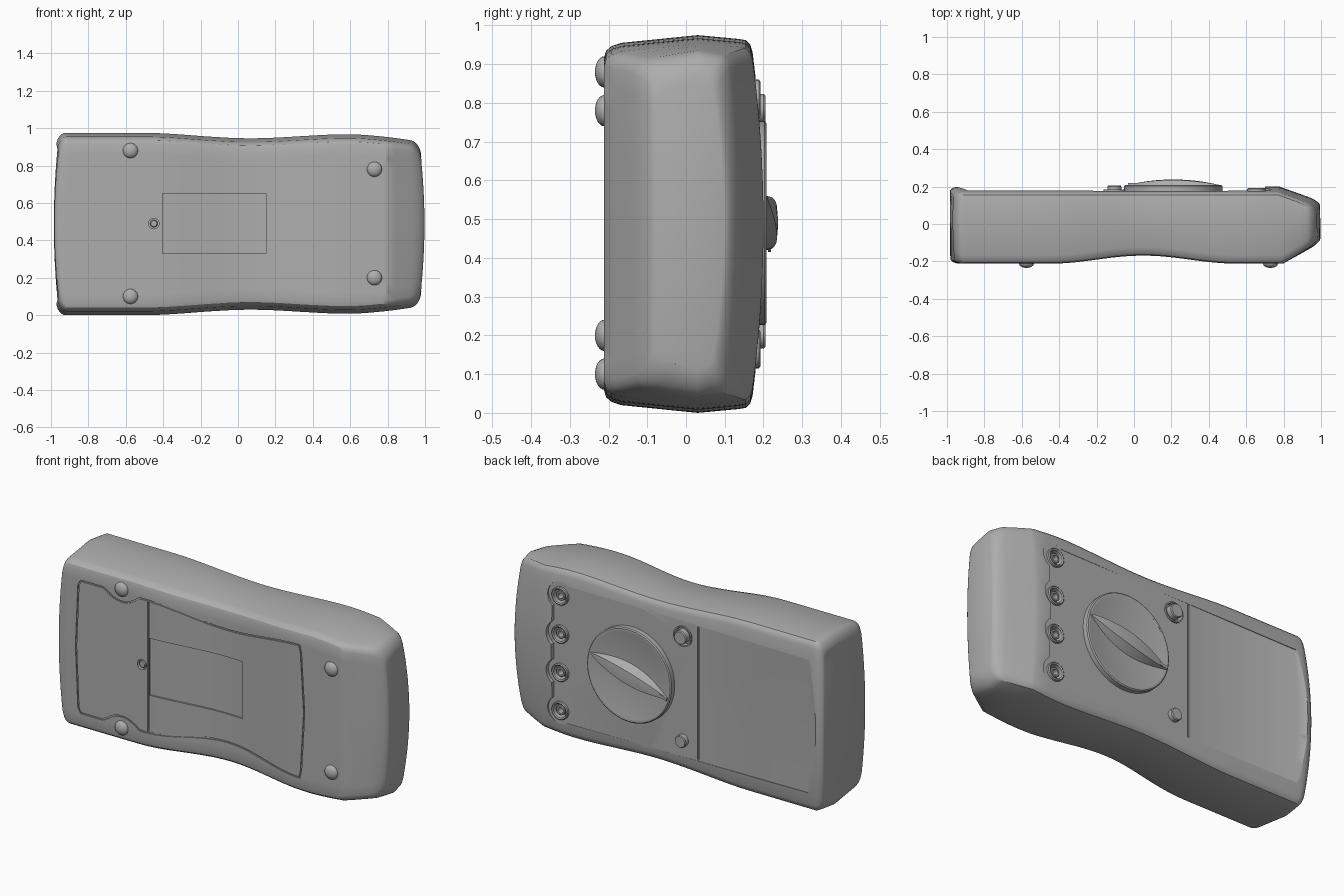
import bpy, bmesh, math
from math import sin, cos, pi, radians
from mathutils import Vector

if "Cube" in bpy.data.objects:
    bpy.data.objects.remove(bpy.data.objects["Cube"])

grey = bpy.data.materials.new("plain_grey")
grey.use_nodes = True
grey.diffuse_color = (0.42, 0.42, 0.42, 1)
grey.node_tree.nodes["Principled BSDF"].inputs["Base Color"].default_value = (0.42, 0.42, 0.42, 1)

MID = 0.4875      # middle height of the case
FLOOR = 0.176     # level of the recessed control panel
JACK_X, JACK_Z = 0.655, [0.81, 0.595, 0.38, 0.165]


def make(name, verts, faces, angle=30):
    bm = bmesh.new()
    vs = [bm.verts.new(v) for v in verts]
    for f in faces:
        bm.faces.new([vs[i] for i in f])
    bmesh.ops.recalc_face_normals(bm, faces=bm.faces)
    me = bpy.data.meshes.new(name)
    bm.to_mesh(me)
    bm.free()
    me.materials.append(grey)
    ob = bpy.data.objects.new(name, me)
    bpy.context.collection.objects.link(ob)
    smooth(ob, angle)
    return ob


def smooth(ob, angle=30):
    bpy.ops.object.select_all(action='DESELECT')
    ob.select_set(True)
    bpy.context.view_layer.objects.active = ob
    bpy.ops.object.shade_smooth_by_angle(angle=radians(angle))


def loft(name, rings, caps=True, closed=False):
    """Skin equal rings of points, with flat caps or joined end to end."""
    n = len(rings[0])
    faces = []
    for r in range(len(rings) if closed else len(rings) - 1):
        a, b = r * n, (r + 1) % len(rings) * n
        faces += [(a + i, a + (i + 1) % n, b + (i + 1) % n, b + i) for i in range(n)]
    if caps and not closed:
        last = (len(rings) - 1) * n
        faces += [tuple(range(n)), tuple(range(last, last + n))]
    return make(name, [p for r in rings for p in r], faces)


def lathe(name, x, z, profile, n=32):
    """Turn (radius, y) points around an axis along y."""
    return loft(name, [[(x + r * cos(2 * pi * i / n), y, z + r * sin(2 * pi * i / n))
                        for i in range(n)] for r, y in profile])


def cut(ob, cutter):
    cutter.hide_render = True
    mod = ob.modifiers.new("cut", 'BOOLEAN')
    mod.object, mod.operation, mod.solver = cutter, 'DIFFERENCE', 'EXACT'
    bpy.context.view_layer.objects.active = ob
    bpy.ops.object.modifier_apply(modifier=mod.name)
    bpy.data.objects.remove(cutter)


# Case: sections lofted along x
def bow(x):
    return 0.5 + 0.5 * cos(2 * pi * (x - 0.05)) if -0.45 < x < 0.55 else 0.0


def front_y(x):
    return -0.212 + 0.043 * bow(x) + 0.55 * max(0, x - 0.8)


def back_y(x):
    return 0.2 - 0.35 * max(0, x - 0.78)


def half_width(x):
    waist = 0.027 * (0.5 + 0.5 * cos(2 * pi * (x - 0.03) / 1.1)) if abs(x - 0.03) < 0.55 else 0
    return 0.4875 - waist - 0.008 * max(0, min(1, (x + 0.1) / 0.5)) - 0.16 * max(0, x - 0.6) ** 1.5


COLS = 16


def section(x, shrink):
    w = half_width(x) - shrink
    yb, yf = back_y(x) - shrink * 0.4, front_y(x) + shrink * 0.4
    edge = yb - 0.028
    side = [(0.025, edge - 0.006), (0.013, edge - 0.018), (0.01, edge - 0.035), (0, 0.03),
            (0.02, yf + 0.045), (0.028, yf + 0.02), (0.04, yf + 0.006)]
    cols = [2 * c / COLS - 1 for c in range(COLS + 1)]
    pts = [(c * (w - 0.045), yb - 0.028 * c * c) for c in cols]
    pts += [(w - i, y) for i, y in side]
    pts += [(c * (w - 0.06), yf) for c in reversed(cols)]
    pts += [(i - w, y) for i, y in reversed(side)]
    k = abs(x) ** 8
    return [(x * (1 - k * (0.035 * (z / 0.48) ** 2 + 0.02 * (y / 0.2) ** 2)), y, MID + z)
            for z, y in pts]


R = 0.06
arc = [radians(a) for a in range(0, 91, 15)]
stations = [(-1 + R * (1 - cos(a)), R * (1 - sin(a))) for a in arc]
stations += [(-0.9 + 0.04 * i, 0) for i in range(42)] + [(0.78, 0), (0.8, 0), (0.85, 0), (0.9, 0)]
stations += [(1 - R * (1 - cos(a)), R * (1 - sin(a))) for a in reversed(arc)]
stations = sorted(set(s for s in stations if not 0.74 < s[0] < 0.775))
rings = [section(*s) for s in stations]
n = len(rings[0])
faces = [(r * n + i, r * n + (i + 1) % n, (r + 1) * n + (i + 1) % n, (r + 1) * n + i)
         for r in range(len(rings) - 1) for i in range(n)]
front0 = COLS + 8                     # first front column in a ring
for base in (0, (len(rings) - 1) * n):
    for c in range(COLS):
        f = front0 + COLS - c
        faces.append((base + c, base + c + 1, base + f - 1, base + f))
    faces.append([base + i for i in range(COLS, front0 + 1)])
    faces.append([base + i for i in range(front0 + COLS, n)] + [base])
case = make("case", [p for r in rings for p in r], faces)

# Control panel recess: scalloped round the sockets, sloping lip at the far end
outline = [(-0.88 - 0.02 * cos(pi * t / 16), MID + 0.375 * t / 8) for t in range(-8, 9)]
for j, z in enumerate(JACK_Z):
    start = 125 if j == 0 else 55
    end = -125 if j == 3 else -55
    steps = 10
    for i in range(steps + 1):
        a = radians(start + (end - start) * i / steps)
        outline.append((JACK_X + 0.078 * cos(a), z + 0.078 * sin(a)))
cut(case, loft("panel_cutter", [
    [(x, FLOOR, z) for x, z in outline],
    [(x - (0.17 if x < -0.8 else 0), 0.26, z) for x, z in outline]]))


# Grooves that follow the surface
def groove(path, width, depth, surface, out, closed=False):
    pts = [Vector(p) for p in path]
    rows = []
    for i, p in enumerate(pts):
        a = pts[i - 1] if i or closed else p
        b = pts[(i + 1) % len(pts)] if i + 1 < len(pts) or closed else p
        d = (b - a).normalized()
        off = Vector((-d.y, d.x)) * width / 2
        y = surface(p.x)
        l, r = p + off, p - off
        lo, hi = y - out * depth, y + out * 0.03
        rows.append([(l.x, lo, l.y), (r.x, lo, r.y), (r.x, hi, r.y), (l.x, hi, l.y)])
    cut(case, loft("groove_cutter", rows, closed=closed))


def line(a, b, steps=20):
    return [tuple(Vector(a).lerp(Vector(b), i / steps)) for i in range(steps + 1)]


def door_edge(x):
    return 0.115 + 0.057 * bow(x) + 0.05 * max(0, 1 - ((x + 0.575) / 0.11) ** 2)


xs = [-0.83 + 1.36 * i / 60 for i in range(61)]
door = [(x, door_edge(x)) for x in xs]
door += [(0.56 - 0.02 * abs(t) / 4, MID + 0.33 * t / 4) for t in range(-4, 5)]
door += [(x, 2 * MID - door_edge(x)) for x in reversed(xs)]
door += [(-0.86 + 0.015 * abs(t) / 4, MID - 0.345 * t / 4) for t in range(-4, 5)]
groove(door, 0.008, 0.006, front_y, -1, closed=True)
groove(line((-0.41, 0.125), (-0.41, 0.85), 4), 0.009, 0.007, front_y, -1)
groove(line((-0.405, 0.49), (0.15, 0.49)), 0.32, 0.009, front_y, -1)
groove(line((-0.2, 0.114), (-0.2, 0.861), 2), 0.008, 0.006, lambda x: FLOOR, 1)

# Screw in the battery door
cut(case, lathe("screw_cutter", -0.45, 0.49, [(0.028, -0.3), (0.028, -0.195)], 24))
lathe("door_screw", -0.45, 0.49, [(0.02, -0.19), (0.02, -0.206), (0.016, -0.21)], 24)

# Round rubber feet
for i, (x, z) in enumerate([(-0.575, 0.1), (-0.575, 0.88), (0.73, 0.2), (0.73, 0.78)]):
    lathe(f"foot_{i + 1}", x, z, [(0.04, -0.19)] + [
        (0.04 * cos(a) + 0.0005, -0.21 - 0.025 * sin(a)) for a in arc], 24)

# Input sockets
for i, z in enumerate(JACK_Z):
    cut(case, lathe("socket_cutter", JACK_X, z, [(0.048, 0.13), (0.048, 0.3)]))
    lathe(f"socket_rim_{i + 1}", JACK_X, z, [(0.05, 0.125), (0.05, 0.188), (0.045, 0.192),
                                             (0.038, 0.188), (0.036, 0.145)])
    lathe(f"socket_sleeve_{i + 1}", JACK_X, z, [(0.027, 0.125), (0.027, 0.178), (0.024, 0.181),
                                                (0.016, 0.181), (0.016, 0.14)])

# Push buttons: the upper one sits in a well
cut(case, lathe("button_cutter", -0.105, 0.785, [(0.056, 0.15), (0.056, 0.3)]))
lathe("upper_button_ring", -0.105, 0.785, [(0.057, 0.145), (0.057, 0.184), (0.05, 0.184), (0.048, 0.155)])
lathe("upper_button", -0.105, 0.785, [(0.038, 0.145), (0.038, 0.2), (0.034, 0.205)])
lathe("lower_button", -0.105, 0.2, [(0.034, 0.165), (0.034, 0.2), (0.03, 0.205)])

# Rotary dial with a concave face
DX, DZ, TILT = 0.21, 0.49, radians(15.5)
lathe("dial", DX, DZ, [(0.263, 0.165), (0.263, 0.203), (0.257, 0.208), (0.247, 0.208)] + [
    (0.247 * (1 - i / 8) + 0.002, 0.186 + 0.02 * (1 - i / 8) ** 2) for i in range(9)], 64)


def on_dial(u, v, y):
    return (DX + u * cos(TILT) - v * sin(TILT), y, DZ + u * sin(TILT) + v * cos(TILT))


# Leaf-shaped grip across the dial
grip = []
for i in range(25):
    t = -0.99 + 1.98 * i / 24
    s = 1 - t * t
    u, base, top, y = t * 0.258, 0.062 * s, 0.036 * s, 0.208 + 0.03 * s
    grip.append([on_dial(u, -base, 0.178), on_dial(u, base, 0.178), on_dial(u, top, y - 0.003 * s),
                 on_dial(u, 0, y), on_dial(u, -top, y - 0.003 * s)])
loft("dial_grip", grip)

# Pointer mark at the low end of the grip
loft("dial_pointer", [[on_dial(u, v, y) for u, v in [(-0.25, -0.008), (-0.2, -0.008),
                                                     (-0.2, 0.008), (-0.25, 0.008)]]
                      for y in (0.212, 0.22)])

smooth(case)
